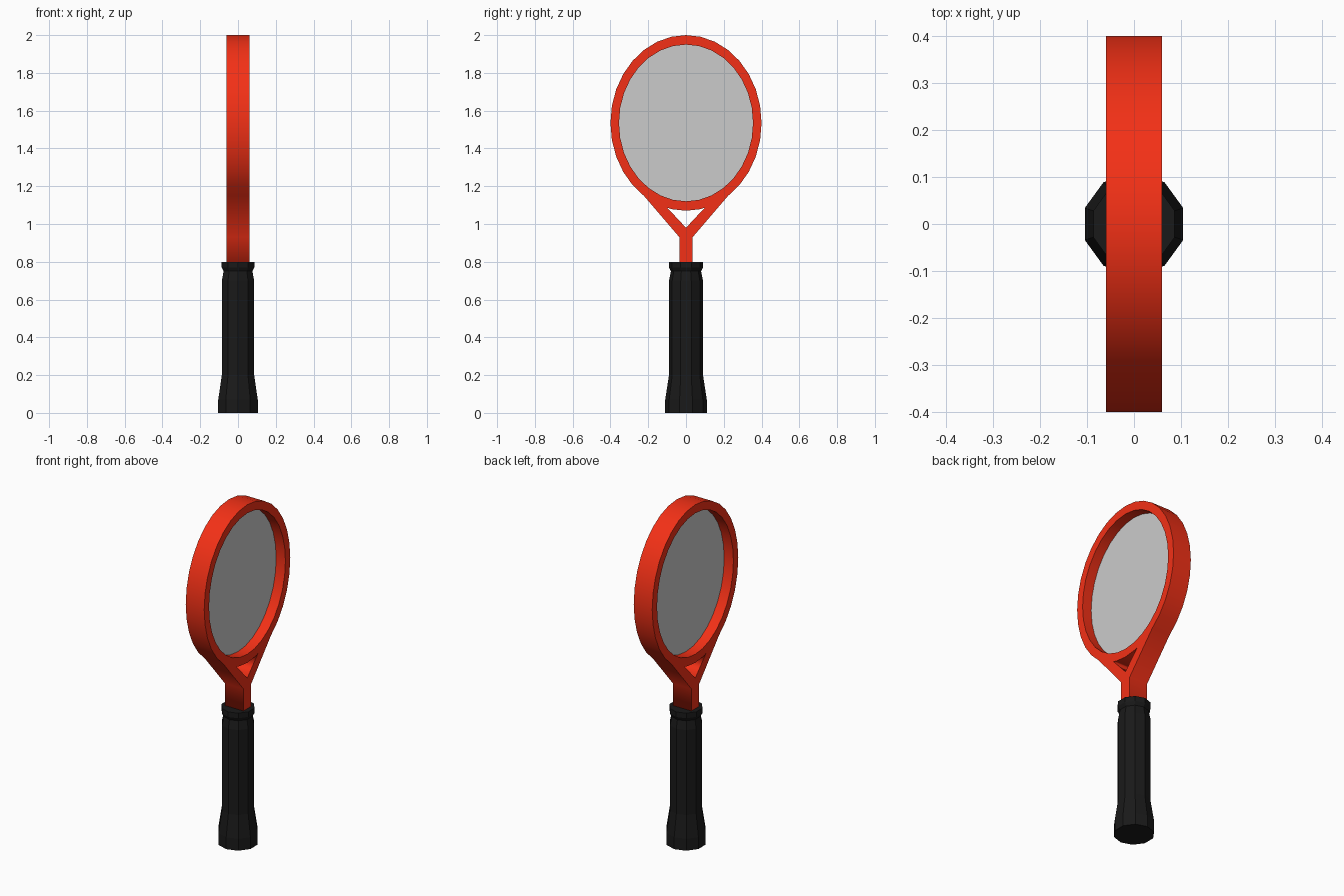
import bpy, bmesh
from math import sin, cos, tau, radians

if "Cube" in bpy.data.objects:
    bpy.data.objects.remove(bpy.data.objects["Cube"])

SIDES = 32
CZ = 1.535  # height of the head centre


def material(name, rgb):
    m = bpy.data.materials.new(name)
    m.diffuse_color = (*rgb, 1)
    m.use_nodes = True
    m.node_tree.nodes["Principled BSDF"].inputs["Base Color"].default_value = m.diffuse_color
    return m


def add_mesh(name, bm, mat=None):
    me = bpy.data.meshes.new(name)
    bm.to_mesh(me)
    bm.free()
    ob = bpy.data.objects.new(name, me)
    bpy.context.collection.objects.link(ob)
    if mat:
        me.materials.append(mat)
    return ob


def oval(ry, rz, k):
    """Point k of an oval in (y, z), counted from its lowest point."""
    a = tau * k / SIDES
    return ry * sin(a), CZ - rz * cos(a)


red = material("red", (0.9, 0.03, 0.008))
black = material("black", (0.01, 0.01, 0.01))

outer = [oval(0.40, 0.465, k) for k in range(SIDES)]
inner = [oval(0.355, 0.415, k) for k in range(SIDES)]

# Frame: head, forked throat and neck as one outline with two openings
outline = outer[3:SIDES - 2] + [(-0.035, 0.93), (-0.035, 0.78), (0.035, 0.78), (0.035, 0.93)]
throat = [(0, 0.98), (0.10, 1.087), outer[1], outer[0], outer[-1], (-0.10, 1.087)]
cu = bpy.data.curves.new("frame", 'CURVE')
cu.dimensions = '2D'
cu.fill_mode = 'BOTH'
cu.extrude = 0.06
for pts in (outline, inner, throat):
    sp = cu.splines.new('POLY')
    sp.points.add(len(pts) - 1)
    for p, (y, z) in zip(sp.points, pts):
        p.co = (y, z, 0, 1)
    sp.use_cyclic_u = True
cu.materials.append(red)
frame = bpy.data.objects.new("frame", cu)
frame.rotation_euler = (radians(90), 0, radians(90))
bpy.context.collection.objects.link(frame)
bpy.context.view_layer.objects.active = frame
frame.select_set(True)
bpy.ops.object.convert(target='MESH')

# String bed: thin sheet in the middle of the head
bm = bmesh.new()
bm.faces.new([bm.verts.new((0, y, z)) for y, z in inner])
add_mesh("string_bed", bm)

# Handle: ten-sided grip with a flared butt and a collar
profile = [(0.11, 0), (0.11, 0.07), (0.09, 0.20), (0.09, 0.70), (0.08, 0.75), (0.091, 0.77), (0.091, 0.80)]
bm = bmesh.new()
rings = [[bm.verts.new((r * sin(tau * i / 10), r * cos(tau * i / 10), z)) for i in range(10)]
         for r, z in profile]
for a, b in zip(rings, rings[1:]):
    for i in range(10):
        j = (i + 1) % 10
        bm.faces.new((a[i], a[j], b[j], b[i]))
bm.faces.new(rings[0])
bm.faces.new(rings[-1])
bmesh.ops.recalc_face_normals(bm, faces=bm.faces)
add_mesh("handle", bm, black)
